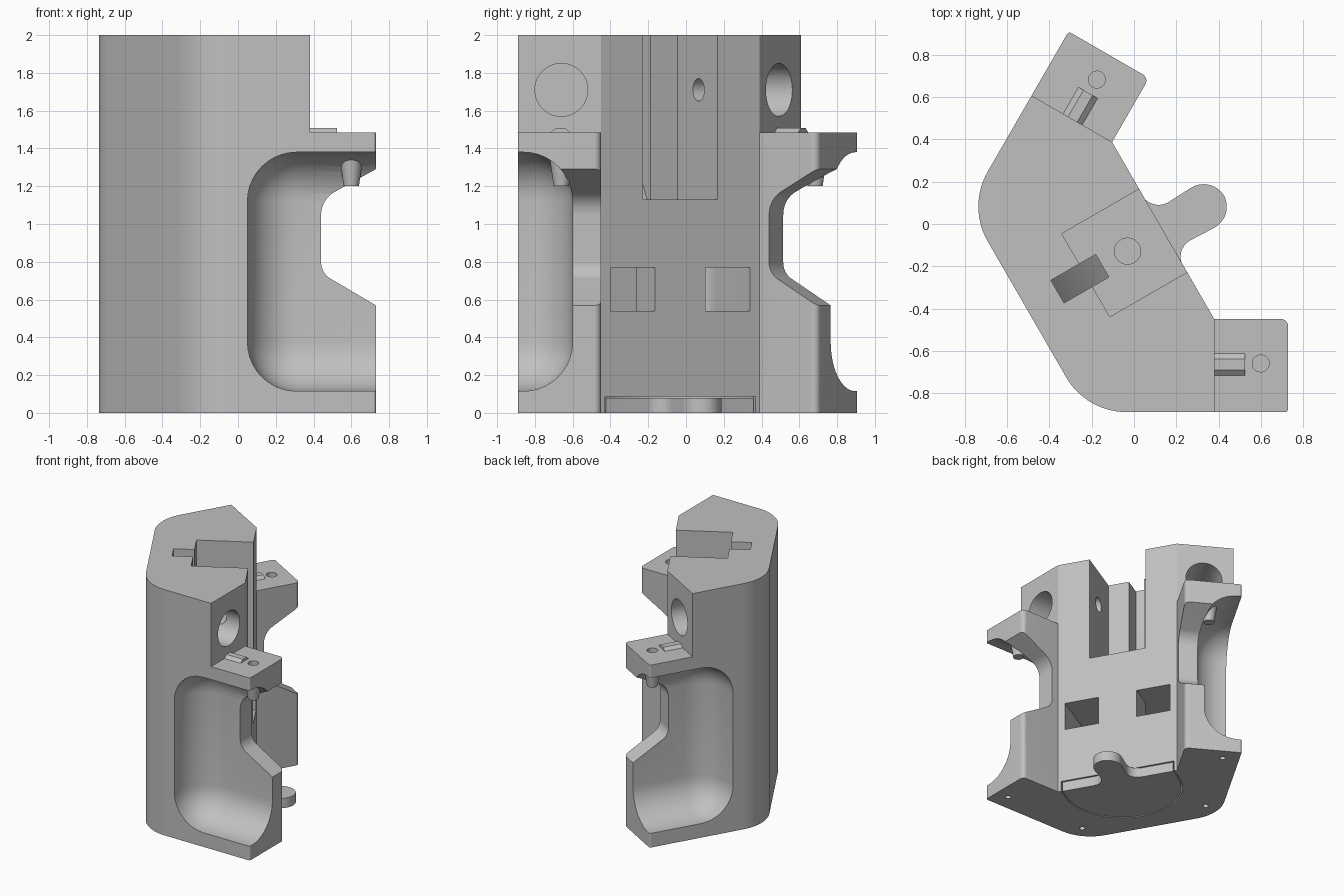
import bpy, bmesh
from math import radians, sin, tan
from mathutils import Matrix, Vector

if "Cube" in bpy.data.objects:
    bpy.data.objects.remove(bpy.data.objects["Cube"])

grey = bpy.data.materials.new("plain_grey")
grey.use_nodes = True
grey.diffuse_color = (0.53, 0.53, 0.53, 1)
grey.node_tree.nodes["Principled BSDF"].inputs["Base Color"].default_value = (0.53, 0.53, 0.53, 1)

# Local frame of the symmetric body: x points out of the mouth, y runs along it
LOCAL = Matrix.Translation((0.14, -0.03, 0)) @ Matrix.Rotation(radians(30), 4, 'Z')
MIRROR = LOCAL @ Matrix.Diagonal((1, -1, 1, 1)) @ LOCAL.inverted()
UPRIGHT = Matrix.Rotation(radians(90), 4, 'X')    # profile in x-z, depth along -y
WORLD = Matrix.Identity(4)


def finish(name, bm, matrix):
    bmesh.ops.transform(bm, matrix=matrix, verts=bm.verts)
    bmesh.ops.recalc_face_normals(bm, faces=bm.faces)
    mesh = bpy.data.meshes.new(name)
    bm.to_mesh(mesh)
    bm.free()
    mesh.materials.append(grey)
    ob = bpy.data.objects.new(name, mesh)
    bpy.context.collection.objects.link(ob)
    return ob


def rounded(corners, steps=14):
    """Outline from (x, y, radius) corners."""
    out = []
    for i, (x, y, r) in enumerate(corners):
        p = Vector((x, y, 0))
        if not r:
            out.append(p)
            continue
        a = (Vector((*corners[i - 1][:2], 0)) - p).normalized()
        b = (Vector((*corners[(i + 1) % len(corners)][:2], 0)) - p).normalized()
        half = a.angle(b) / 2
        centre = p + (a + b).normalized() * r / sin(half)
        v0 = (p + a * r / tan(half) - centre).normalized()
        v1 = (p + b * r / tan(half) - centre).normalized()
        out += [centre + v0.slerp(v1, k / steps) * r for k in range(steps + 1)]
    return out


def prism(name, points, z0, z1, matrix=WORLD):
    bm = bmesh.new()
    face = bm.faces.new([bm.verts.new((p[0], p[1], z0)) for p in points])
    top = bmesh.ops.extrude_face_region(bm, geom=[face], use_keep_orig=True)["geom"]
    bmesh.ops.translate(bm, vec=(0, 0, z1 - z0),
                        verts=[v for v in top if isinstance(v, bmesh.types.BMVert)])
    return finish(name, bm, matrix)


def box(name, lo, hi, matrix=WORLD, bevel=0):
    bm = bmesh.new()
    bmesh.ops.create_cube(bm, size=1)
    for v in bm.verts:
        v.co = [h if c > 0 else l for c, l, h in zip(v.co, lo, hi)]
    if bevel:
        bmesh.ops.bevel(bm, geom=bm.edges[:], offset=bevel, segments=10,
                        profile=0.5, affect='EDGES')
    return finish(name, bm, matrix)


def rod(name, start, end, r0, r1=None, matrix=WORLD):
    start, end = Vector(start), Vector(end)
    bm = bmesh.new()
    place = (Matrix.Translation((start + end) / 2)
             @ (end - start).to_track_quat('Z', 'Y').to_matrix().to_4x4())
    bmesh.ops.create_cone(bm, cap_ends=True, segments=40, radius1=r0,
                          radius2=r0 if r1 is None else r1,
                          depth=(end - start).length, matrix=place)
    return finish(name, bm, matrix)


def mirrored(ob):
    bm = bmesh.new()
    bm.from_mesh(ob.data)
    return finish(ob.name + "_mirrored", bm, MIRROR)


def cut(target, cutter):
    mod = target.modifiers.new("cut", 'BOOLEAN')
    mod.operation, mod.solver, mod.object = 'DIFFERENCE', 'EXACT', cutter
    bpy.context.view_layer.objects.active = target
    bpy.ops.object.modifier_apply(modifier=mod.name)
    bpy.data.objects.remove(cutter)


def cut_both(target, cutter):
    cut(target, mirrored(cutter))
    cut(target, cutter)


# Body: angled outline, half of it mirrored
half = [(0.38, -0.45, 0), (0.73, -0.45, 0.035), (0.73, -0.89, 0.015), (-0.226, -0.89, 0.33)]
other = [(*(MIRROR @ Vector((x, y, 0)))[:2], r) for x, y, r in reversed(half)]
body = prism("body", rounded(half + other), 0, 2)

# Wings: lowered tops, scooped sides and notched walls
cut_both(body, box("step", (0.38, -1.2, 1.485), (1.2, -0.25, 2.3)))
cut_both(body, box("scoop", (0.05, -1.5, 0.115), (1.4, -0.6, 1.38), bevel=0.26))
notch = rounded([(1, 0.41, 0), (0.44, 0.74, 0.1), (0.44, 1.13, 0.14), (1, 1.44, 0)])
cut_both(body, prism("notch", notch, 0.3, 1, UPRIGHT))

# Bores in the arm ends, screw holes in the wing tops and the underside
cut_both(body, rod("bore", (0.05, -0.66, 1.71), (0.6, -0.66, 1.71), 0.14))
cut_both(body, rod("side_hole", (-0.2, -0.6, 1.71), (-0.2, -0.1, 1.71), 0.06, matrix=LOCAL))
cut_both(body, rod("wing_hole", (0.6, -0.66, 1.25), (0.6, -0.66, 1.6), 0.04))
for x, y in ((0.62, -0.76), (-0.12, -0.76)):
    cut_both(body, rod("foot_hole", (x, y, -0.1), (x, y, 0.08), 0.022))

# Top groove with its sloped cable channel and floor hole
cut(body, box("groove", (-0.425, -0.227, 1.13), (1, 0.227, 2.3), LOCAL))
channel = [(-0.58, 2.3), (-0.58, 1.35), (-0.335, 0.9), (-0.335, 1.2), (-0.4, 1.2), (-0.4, 2.3)]
cut(body, prism("channel", channel, -0.062, 0.062, LOCAL @ UPRIGHT))
cut(body, rod("floor_hole", (-0.197, 0, 0.9), (-0.197, 0, 1.2), 0.062, matrix=LOCAL))

# Strap passage around a central post
strap = rounded([(0.2, 0.427, 0), (-0.47, 0.427, 0.1), (-0.47, -0.427, 0.1), (0.2, -0.427, 0),
                 (0.2, -0.155, 0), (-0.24, -0.155, 0.05), (-0.24, 0.155, 0.05), (0.2, 0.155, 0)])
cut(body, prism("strap_passage", strap, 0.54, 0.77, LOCAL))

# Recess in the underside, filled by a slide plate with a tab
recess = rounded([(0.6, 0.46, 0), (-0.57, 0.46, 0.459), (-0.57, -0.46, 0.459), (0.6, -0.46, 0)])
cut(body, prism("recess", recess, -0.2, 0.087, LOCAL))
plate = rounded([(0.33, -0.115, 0.114), (0.33, 0.115, 0.114), (-0.005, 0.1, 0.09),
                 (-0.005, 0.45, 0), (-0.56, 0.45, 0.449), (-0.56, -0.45, 0.449),
                 (-0.005, -0.45, 0), (-0.005, -0.1, 0.09)])
parts = [body, prism("slide_plate", plate, 0, 0.08, LOCAL)]

# Raised keys on the wing tops and screw bosses beneath them
key = [(-0.735, 1.47), (-0.69, 1.508), (-0.64, 1.508), (-0.595, 1.47)]
side = Matrix(((0, 0, 1, 0), (1, 0, 0, 0), (0, 1, 0, 0), (0, 0, 0, 1)))
for ob in (prism("wing_key", key, 0.37, 0.525, side),
           rod("screw_boss", (0.6, -0.66, 1.2), (0.6, -0.66, 1.4), 0.04, 0.07)):
    parts += [ob, mirrored(ob)]

# Smooth curves, crisp edges
bpy.ops.object.select_all(action='DESELECT')
for ob in parts:
    ob.select_set(True)
bpy.context.view_layer.objects.active = body
bpy.ops.object.shade_smooth_by_angle(angle=radians(30))
